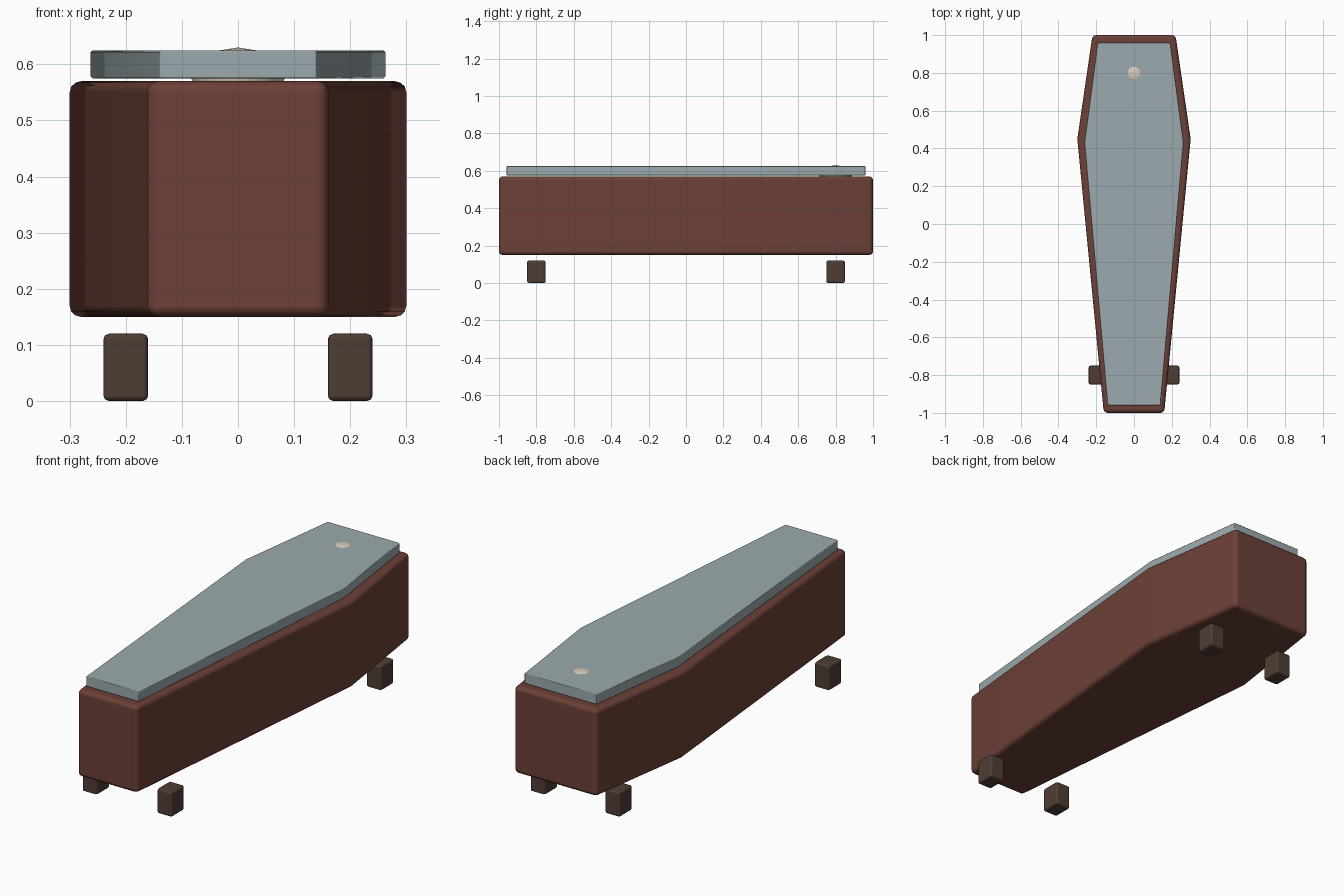
import bpy, bmesh, math

if "Cube" in bpy.data.objects:
    bpy.data.objects.remove(bpy.data.objects["Cube"])

def material(name, rgb):
    m = bpy.data.materials.new(name)
    m.diffuse_color = (*rgb, 1)
    m.use_nodes = True
    m.node_tree.nodes["Principled BSDF"].inputs["Base Color"].default_value = m.diffuse_color
    return m

wood = material("red_wood", (0.15, 0.052, 0.038))
dark = material("dark_wood", (0.078, 0.047, 0.036))
slate = material("pale_slate", (0.33, 0.40, 0.42))
bone = material("bone", (0.70, 0.62, 0.50))

def finish(ob, mat, bevel=0, segments=2):
    ob.data.materials.append(mat)
    bpy.ops.object.select_all(action='DESELECT')
    ob.select_set(True)
    bpy.context.view_layer.objects.active = ob
    if bevel:
        mod = ob.modifiers.new("bevel", 'BEVEL')
        mod.width, mod.segments = bevel, segments
        mod.limit_method, mod.angle_limit = 'ANGLE', math.radians(30)
        mod.harden_normals = True
    bpy.ops.object.shade_smooth_by_angle(angle=math.radians(35))
    return ob

def prism(name, outline, z0, z1):
    bm = bmesh.new()
    face = bm.faces.new([bm.verts.new((x, y, z0)) for x, y in outline])
    top = bmesh.ops.extrude_face_region(bm, geom=[face])['geom']
    bmesh.ops.translate(bm, vec=(0, 0, z1 - z0),
                        verts=[v for v in top if isinstance(v, bmesh.types.BMVert)])
    bmesh.ops.recalc_face_normals(bm, faces=bm.faces)
    me = bpy.data.meshes.new(name)
    bm.to_mesh(me)
    bm.free()
    ob = bpy.data.objects.new(name, me)
    bpy.context.collection.objects.link(ob)
    return ob

# Half outline from foot to head, mirrored across x = 0
half = [(0.16, -1.0), (0.30, 0.45), (0.22, 1.0)]
outline = half + [(-x, y) for x, y in reversed(half)]

# Coffin box and inset lid
finish(prism("coffin_body", outline, 0.15, 0.57), wood, 0.02, 3)
finish(prism("coffin_lid", [(x * 0.875, y * 0.96) for x, y in outline], 0.575, 0.625),
       slate, 0.003, 1)

# Flattened emblem boss poking through the lid
bpy.ops.mesh.primitive_uv_sphere_add(segments=10, ring_count=6, radius=1, location=(0, 0.8, 0.58))
boss = bpy.context.object
boss.name = "lid_boss"
boss.scale = (0.09, 0.09, 0.05)
finish(boss, bone)

# Four block feet
for sy, end in ((-1, "front"), (1, "back")):
    for sx, side in ((-1, "left"), (1, "right")):
        bpy.ops.mesh.primitive_cube_add(size=1, location=(sx * 0.2, sy * 0.8, 0.06))
        foot = bpy.context.object
        foot.name = f"{end}_{side}_foot"
        foot.scale = (0.08, 0.10, 0.12)
        bpy.ops.object.transform_apply(location=False, rotation=False, scale=True)
        finish(foot, dark, 0.01, 2)
